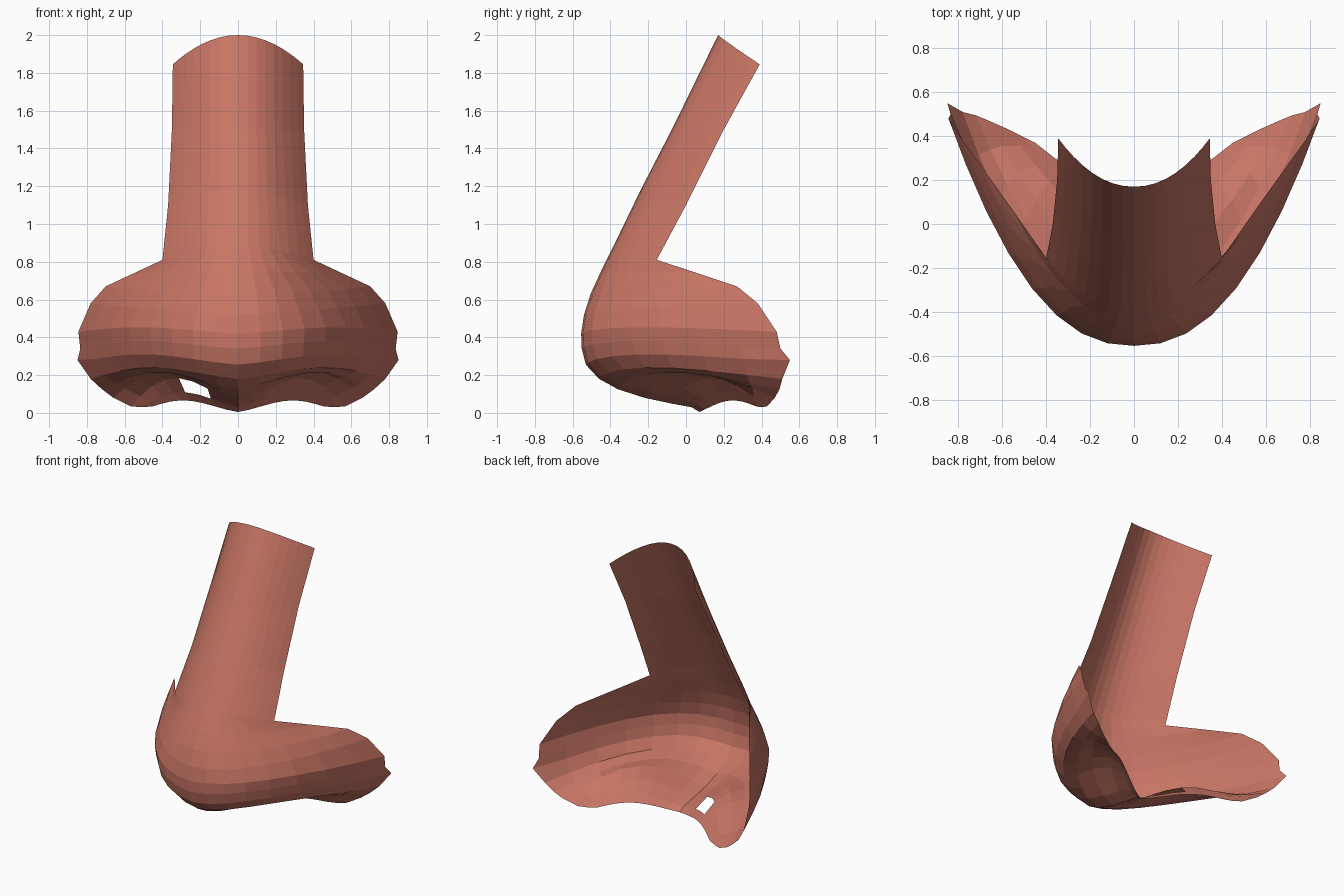
import bpy, bmesh, math

# One flat skin colour
skin = bpy.data.materials.new("skin pink")
skin.diffuse_color = (0.58, 0.18, 0.13, 1)

# Bands from bridge top, over the tip, to the underside rim:
# centre y, centre z, edge x, edge y, edge z, curve power, nostril lift
rows = [
    (.17, 2.00, .345, .39, 1.845, 2.1, 0),
    (-.075, 1.50, .35, .20, 1.50, 2.1, 0),
    (-.24, 1.18, .37, .00, 1.10, 2.1, 0),
    (-.385, .88, .40, -.155, .81, 2.1, 0),
    (-.45, .75, .55, .06, .74, 2.1, 0),
    (-.505, .63, .70, .27, .67, 2.1, 0),
    (-.54, .52, .78, .38, .58, 2.2, .01),
    (-.555, .42, .845, .48, .43, 2.3, .03),
    (-.552, .34, .835, .50, .34, 2.3, .04),
    (-.53, .255, .825, .51, .27, 2.3, .05),
    (-.46, .18, .78, .51, .18, 2.3, .06),
    (-.36, .125, .72, .495, .125, 2.1, .09),
    (-.22, .08, .66, .47, .08, 1.9, .14),
    (-.08, .05, .57, .43, .035, 1.6, .14),
    (.03, .03, .51, .40, .03, 1.4, .08),
    (.07, .005, .45, .37, .035, 1.2, .05),
]
N = 8  # columns per half

bm = bmesh.new()
grid = []
for yc, zc, xe, ye, ze, p, lift in rows:
    line = []
    for c in range(-N, N + 1):
        t = abs(c) / N
        u = 1 - (1 - t) ** 1.15
        z = zc + (ze - zc) * u ** 2 + lift * math.sin(math.pi * u ** 1.3)
        line.append(bm.verts.new((math.copysign(xe * u, c), yc + (ye - yc) * u ** p, z)))
    grid.append(line)

# Small pointed tab at the rear of each wing
for v, side in ((grid[9][0], -1), (grid[9][-1], 1)):
    v.co = (side * .85, .55, .28)

for r in range(len(rows) - 1):
    for c in range(2 * N):
        # Small open slit inside the left nostril
        if r == 13 and c in (N - 4, N - 3):
            continue
        bm.faces.new((grid[r][c], grid[r + 1][c], grid[r + 1][c + 1], grid[r][c + 1]))

mesh = bpy.data.meshes.new("nose_shell")
bm.to_mesh(mesh)
bm.free()
mesh.materials.append(skin)
nose = bpy.data.objects.new("nose_shell", mesh)
bpy.context.collection.objects.link(nose)
